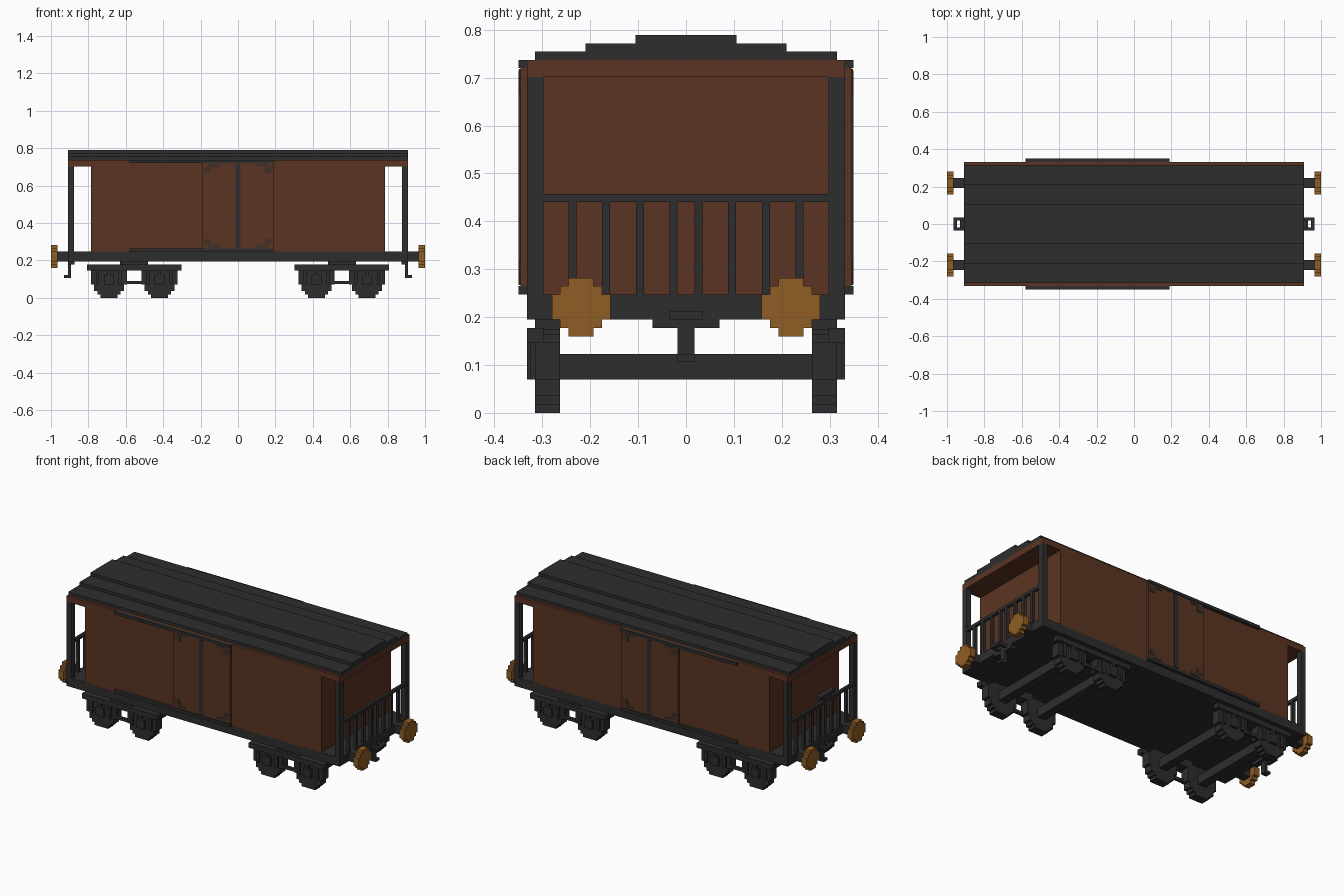
import bpy
import bmesh

cube = bpy.data.objects.get("Cube")
if cube:
    bpy.data.objects.remove(cube, do_unlink=True)


def material(name, color):
    m = bpy.data.materials.new(name)
    m.use_nodes = True
    m.diffuse_color = (*color, 1)
    bsdf = m.node_tree.nodes["Principled BSDF"]
    bsdf.inputs["Base Color"].default_value = (*color, 1)
    bsdf.inputs["Roughness"].default_value = 0.9
    return m


BROWN = material("red_brown_wood", (0.105, 0.034, 0.016))
DARK = material("dark_iron", (0.027, 0.027, 0.027))
GOLD = material("buffer_bronze", (0.275, 0.11, 0.017))
STAIN = material("dark_brown_iron", (0.05, 0.03, 0.02))

V = 0.0175  # block size


def blocks(name, mat, boxes):
    """One object from boxes given as (x0, x1, y0, y1, z0, z1)."""
    bm = bmesh.new()
    for x0, x1, y0, y1, z0, z1 in boxes:
        verts = bmesh.ops.create_cube(bm, size=1)["verts"]
        for v in verts:
            v.co = ((x0 + x1) / 2 + v.co.x * abs(x1 - x0),
                    (y0 + y1) / 2 + v.co.y * abs(y1 - y0),
                    (z0 + z1) / 2 + v.co.z * abs(z1 - z0))
    mesh = bpy.data.meshes.new(name)
    bm.to_mesh(mesh)
    bm.free()
    mesh.materials.append(mat)
    ob = bpy.data.objects.new(name, mesh)
    bpy.context.collection.objects.link(ob)
    return ob


def flip(boxes, sx=1, sy=1):
    return [(a * sx, b * sx, c * sy, d * sy, e, f) for a, b, c, d, e, f in boxes]


# Body, floor and stepped roof
L, W, FLOOR, EAVE = 0.91, 0.332, 0.247, 0.702
blocks("floor_frame", DARK, [(-L, L, -W, W, 0.195, FLOOR)])
blocks("body", BROWN, [(-0.787, 0.787, -W, W, FLOOR, EAVE)])
blocks("roof_frame", BROWN, [(-L, L, -W, W, EAVE, 0.737)])
blocks("roof", DARK, [(-L, L, -w, w, 0.737 + i * V, 0.737 + (i + 1) * V)
                      for i, w in enumerate((0.315, 0.21, 0.105))])

# Sliding doors with rails, centre bar and corner irons
for side, sy in (("front", -1), ("back", 1)):
    blocks(side + "_door", BROWN,
           flip([(-0.19, 0.19, W, 0.346, FLOOR + V, 0.72)], sy=sy))
    blocks(side + "_door_rails", DARK,
           flip([(-0.58, 0.19, W, 0.35, z, z + V) for z in (FLOOR, 0.72)], sy=sy))
    blocks(side + "_door_bar", DARK,
           flip([(-0.014, 0.014, 0.346, 0.35, 0.268, 0.715)], sy=sy))
    irons = []
    for sx in (-1, 1):
        for z, up in ((0.718, -1), (0.267, 1)):
            irons += flip([(0.1, 0.16, 0.346, 0.349, z, z + up * V),
                           (0.145, 0.18, 0.346, 0.349, z + up * V, z + up * 0.05)], sx, sy)
    blocks(side + "_door_corner_irons", STAIN, irons)

# Stepped disc rows: (half width, bottom, top)
BUFFER = ((0.026, 0.16, 0.282), (0.044, 0.177, 0.265), (0.061, 0.195, 0.247))
WHEEL = ((0.045, 0.0, 0.175), (0.062, 0.0175, 0.175),
         (0.08, 0.035, 0.165), (0.097, 0.07, 0.147))

for end, sx in (("right", 1), ("left", -1)):
    # Platform posts and railing
    blocks(end + "_posts", DARK,
           flip([(0.877, L, y * 0.298, y * W, FLOOR, EAVE) for y in (-1, 1)], sx))
    bars = [(0.892, L, s * y - V / 2, s * y + V / 2, FLOOR, 0.44)
            for y in (0.026, 0.096, 0.167, 0.237) for s in (-1, 1)]
    blocks(end + "_railing", DARK,
           flip(bars + [(0.892, L, -0.298, 0.298, 0.44, 0.457)], sx))

    # Coupling: open loop, mounting block and hanging hook
    blocks(end + "_coupling", DARK, flip([
        (L, 0.965, -0.035, -V, 0.195, 0.212), (L, 0.965, V, 0.035, 0.195, 0.212),
        (0.947, 0.965, -V, V, 0.195, 0.212),
        (0.875, L, -0.07, 0.07, 0.177, 0.195),
        (0.893, L, -V, V, 0.107, 0.177), (0.893, 0.93, -V, V, 0.107, 0.122)], sx))

    # Buffers
    for side, sy in (("front", -1), ("back", 1)):
        y = 0.219
        blocks(f"{end}_{side}_buffer_shaft", DARK,
               flip([(L, 0.966, y - 0.026, y + 0.026, 0.195, FLOOR)], sx, sy))
        blocks(f"{end}_{side}_buffer", GOLD,
               flip([(0.965, 1.0, y - w, y + w, a, b) for w, a, b in BUFFER], sx, sy))

    # Bogies: wheels, axles and side frames
    for n, cx in ((1, 0.42), (2, 0.69)):
        blocks(f"{end}_axle_{n}", DARK,
               flip([(cx - 0.026, cx + 0.026, -0.315, 0.315, 0.07, 0.123)], sx))
    for side, sy in (("front", -1), ("back", 1)):
        wheels, frame = [], []
        for cx in (0.42, 0.69):
            wheels += [(cx - w, cx + w, 0.263, 0.315, a, b) for w, a, b in WHEEL]
            # axle box with ribs
            frame += [(cx - 0.026, cx + 0.026, 0.315, W, 0.07, 0.123),
                      (cx - V / 2, cx + V / 2, 0.315, W, 0.123, 0.147)]
            frame += [(cx + s * 0.052, cx + s * 0.07, 0.315, 0.326, 0.07, 0.147)
                      for s in (-1, 1)]
        frame += [(0.303, 0.807, 0.298, W, 0.147, 0.177),
                  (0.5, 0.61, 0.298, 0.315, 0.073, 0.09),
                  (0.48, 0.63, 0.263, 0.298, 0.147, 0.195),
                  (0.48, 0.63, 0.298, 0.315, 0.177, 0.195)]
        blocks(f"{end}_{side}_wheels", DARK, flip(wheels, sx, sy))
        blocks(f"{end}_{side}_bogie_frame", DARK, flip(frame, sx, sy))

# Brake handle on the left railing
blocks("brake_handle", DARK, [(-L, -0.892, -0.08, -0.02, 0.457, 0.475),
                              (-L, -0.877, -0.12, 0.02, 0.475, 0.492)])
